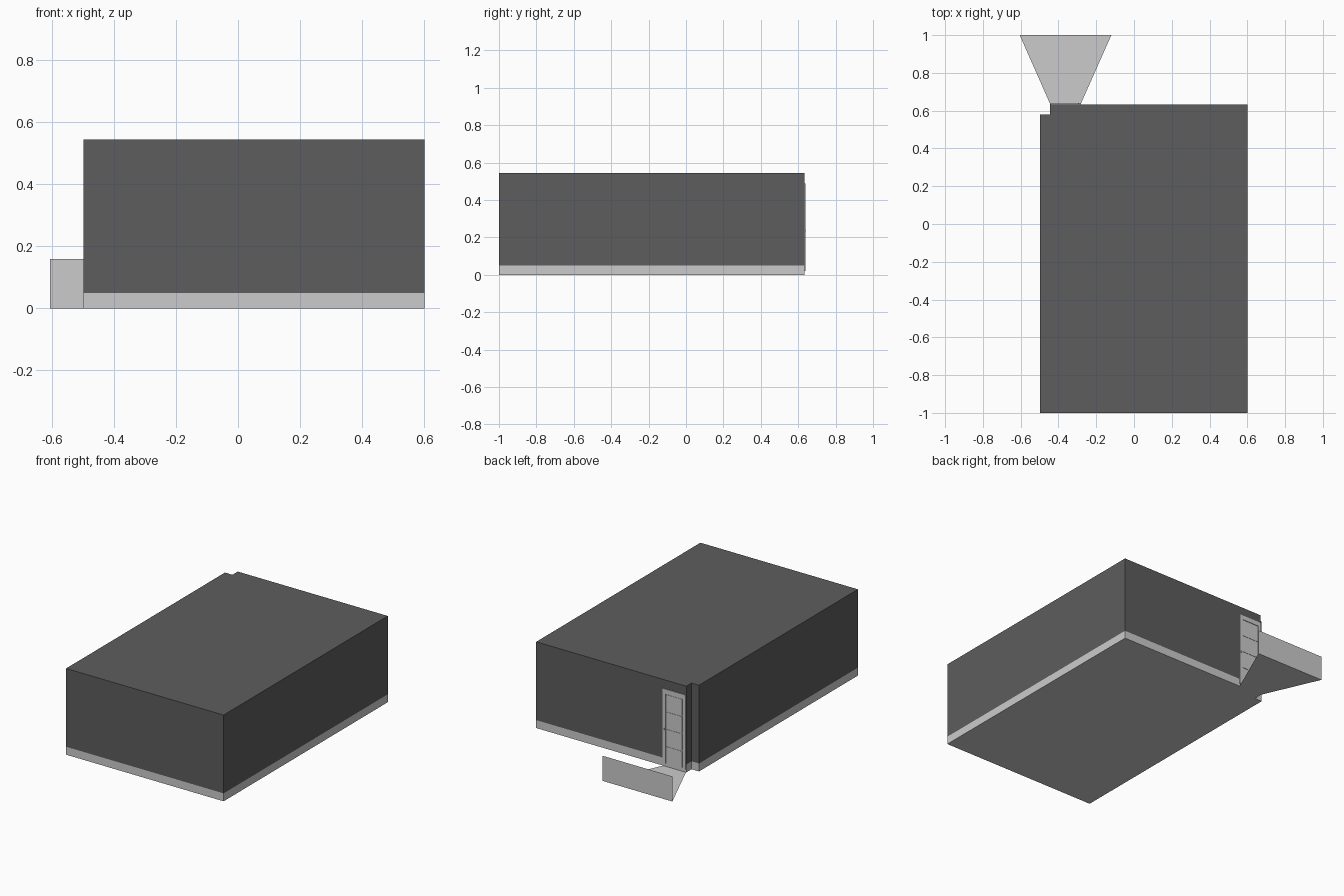
import bpy, bmesh

if "Cube" in bpy.data.objects:
    bpy.data.objects.remove(bpy.data.objects["Cube"])

dark = bpy.data.materials.new("dark_cladding")
dark.diffuse_color = (0.11, 0.11, 0.11, 1)
dark.use_nodes = True
dark.node_tree.nodes["Principled BSDF"].inputs["Base Color"].default_value = dark.diffuse_color


def finish(name, bm, mat=None):
    me = bpy.data.meshes.new(name)
    bm.to_mesh(me)
    bm.free()
    ob = bpy.data.objects.new(name, me)
    bpy.context.collection.objects.link(ob)
    if mat:
        me.materials.append(mat)
    return ob


def prism(name, outline, z0, z1, mat=None, bottom=True, top=True):
    bm = bmesh.new()
    lo = [bm.verts.new((x, y, z0)) for x, y in outline]
    hi = [bm.verts.new((x, y, z1)) for x, y in outline]
    n = len(outline)
    for i in range(n):
        j = (i + 1) % n
        bm.faces.new((lo[i], lo[j], hi[j], hi[i]))
    if bottom:
        bm.faces.new(lo[::-1])
    if top:
        bm.faces.new(hi)
    return finish(name, bm, mat)


def box(name, x0, x1, y0, y1, z0, z1, mat=None):
    return prism(name, [(x0, y0), (x1, y0), (x1, y1), (x0, y1)], z0, z1, mat)


def sheet(name, pts):
    bm = bmesh.new()
    bm.faces.new([bm.verts.new(p) for p in pts])
    return finish(name, bm)


# Building shell: notched footprint, light plinth and dark walls with roof
BACK = 0.633
footprint = [(-0.497, -1), (0.6, -1), (0.6, BACK), (-0.445, BACK),
             (-0.445, 0.58), (-0.497, 0.58)]
prism("plinth", footprint, 0, 0.05, top=False)
prism("walls_and_roof", footprint, 0.05, 0.543, dark, bottom=False)

# Door on the back wall: frame, leaf, raised panels and handle
L, R, TOP = -0.443, -0.283, 0.488
FACE = BACK + 0.005
box("door_frame_left", L, L + 0.02, BACK, FACE, 0.02, TOP)
box("door_frame_right", R - 0.02, R, BACK, FACE, 0.02, TOP)
box("door_frame_top", L + 0.02, R - 0.02, BACK, FACE, TOP - 0.028, TOP)
box("door_leaf", L + 0.02, R - 0.02, BACK, BACK + 0.001, 0.02, TOP - 0.028)
for i in range(4):
    z = 0.025 + i * 0.109
    box(f"door_panel_{i + 1}", L + 0.024, R - 0.024, BACK, BACK + 0.003, z, z + 0.102)
box("door_handle", R - 0.014, R - 0.007, FACE, FACE + 0.003, 0.232, 0.242)

# Flared driveway and upright sheet at its far end
sheet("driveway", [(L, BACK, 0), (R, BACK, 0), (-0.12, 1, 0), (-0.605, 1, 0)])
sheet("end_wall", [(-0.605, 1, 0), (-0.12, 1, 0), (-0.12, 1, 0.158), (-0.605, 1, 0.158)])
